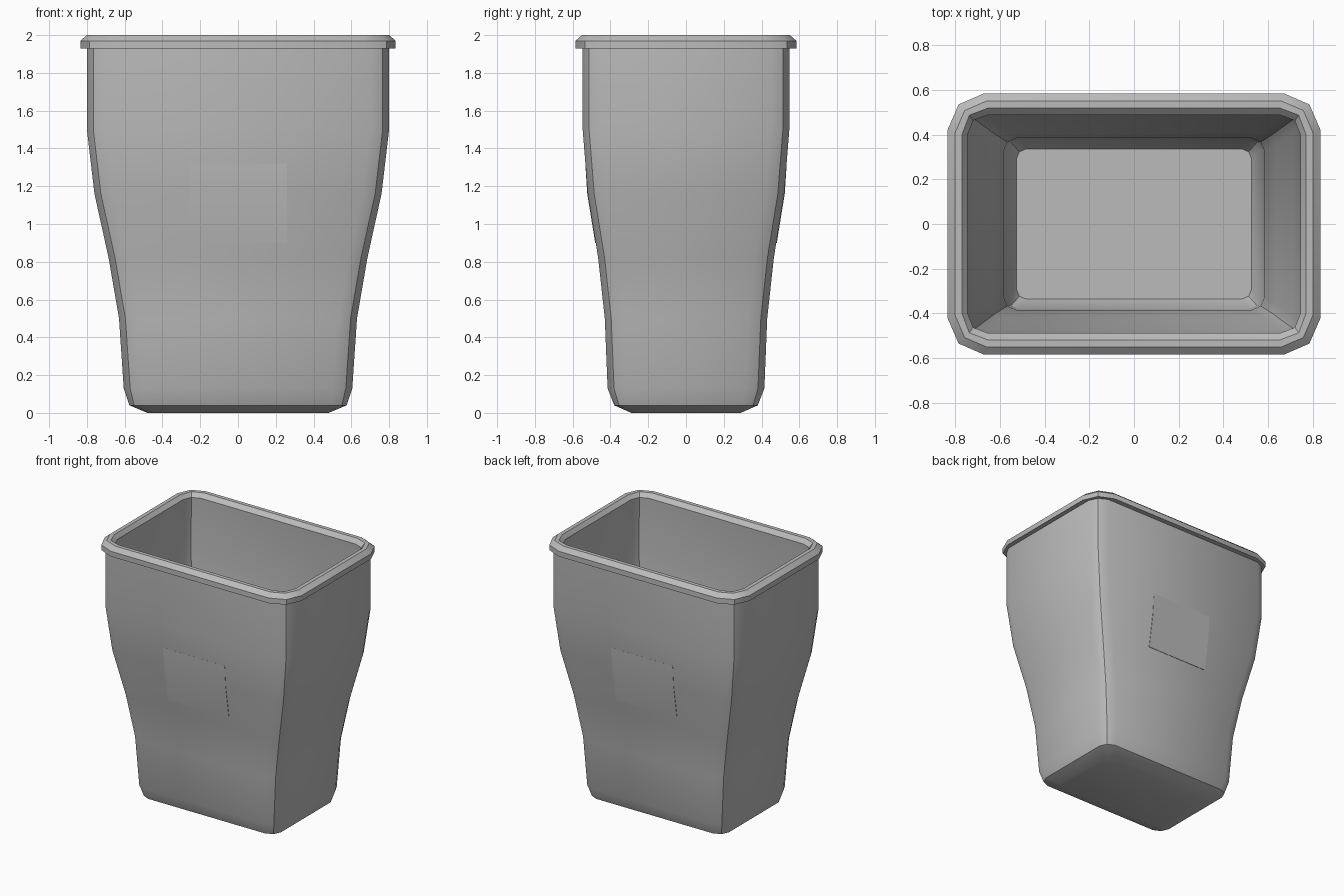
import bpy, bmesh, math

cube = bpy.data.objects.get("Cube")
if cube:
    bpy.data.objects.remove(cube)

mat = bpy.data.materials.new("grey_plastic")
mat.use_nodes = True
grey = (0.5, 0.5, 0.5, 1)
mat.diffuse_color = grey
mat.node_tree.nodes["Principled BSDF"].inputs["Base Color"].default_value = grey


def finish(name, bm):
    bmesh.ops.recalc_face_normals(bm, faces=bm.faces)
    mesh = bpy.data.meshes.new(name)
    bm.to_mesh(mesh)
    bm.free()
    mesh.materials.append(mat)
    obj = bpy.data.objects.new(name, mesh)
    bpy.context.collection.objects.link(obj)
    bpy.ops.object.select_all(action="DESELECT")
    obj.select_set(True)
    bpy.context.view_layer.objects.active = obj
    bpy.ops.object.shade_smooth_by_angle(angle=math.radians(30))
    return obj


def ring(bm, hx, hy, z, a, m):
    """Rectangle with two-facet corners: a = corner length, m = middle inset."""
    corner = [(hx, hy - a), (hx - m, hy - m), (hx - a, hy)]
    pts = []
    for sx, sy in ((1, 1), (-1, 1), (-1, -1), (1, -1)):
        quarter = corner if sx * sy > 0 else corner[::-1]
        pts += [(x * sx, y * sy, z) for x, y in quarter]
    return [bm.verts.new(p) for p in pts]


def bridge(bm, r0, r1):
    n = len(r0)
    for i in range(n):
        j = (i + 1) % n
        bm.faces.new((r0[i], r0[j], r1[j], r1[i]))


# Outer wall: half width, half depth, height
WALL = [(0.605, 0.415, 0.13), (0.63, 0.43, 0.5), (0.685, 0.465, 0.82),
        (0.76, 0.52, 1.16), (0.80, 0.547, 1.5), (0.80, 0.547, 1.95)]

# Body: outer shell from the base up, then inner shell down to the floor
bm = bmesh.new()
outer = [ring(bm, 0.48, 0.29, 0, 0.04, 0.012), ring(bm, 0.575, 0.38, 0.04, 0.08, 0.025)]
outer += [ring(bm, x, y, z, 0.1, 0.034) for x, y, z in WALL]
inner = [ring(bm, 0.745, 0.488, 1.97, 0.09, 0.025)]
inner += [ring(bm, x - 0.045, y - 0.045, z, 0.06, 0.018) for x, y, z in WALL[4:0:-1]]
inner += [ring(bm, 0.565, 0.38, 0.14, 0.05, 0.015), ring(bm, 0.525, 0.335, 0.06, 0.04, 0.012)]
rings = outer + inner
for lower, upper in zip(rings, rings[1:]):
    bridge(bm, lower, upper)
bm.faces.new(rings[0])
bm.faces.new(rings[-1])
finish("bin_body", bm)

# Rim: bevelled band wrapped over the top edge
bm = bmesh.new()
section = [(0.79, 0.537, 1.93, 0.1, 0.034), (0.835, 0.585, 1.93, 0.165, 0.05),
           (0.835, 0.585, 1.97, 0.165, 0.05), (0.80, 0.55, 2.0, 0.14, 0.042),
           (0.77, 0.52, 2.0, 0.12, 0.033), (0.745, 0.488, 1.97, 0.09, 0.025)]
loops = [ring(bm, *s) for s in section]
for i, loop in enumerate(loops):
    bridge(bm, loop, loops[(i + 1) % len(loops)])
finish("rim", bm)


def wall_depth(z):
    for (_, y0, z0), (_, y1, z1) in zip(WALL, WALL[1:]):
        if z0 <= z <= z1:
            return y0 + (y1 - y0) * (z - z0) / (z1 - z0)


# Label panels: thin plates that follow the wall and fade out at the top
for name, side in (("front_panel", -1), ("back_panel", 1)):
    bm = bmesh.new()
    rows = []
    for z, lift in ((0.9, 0.003), (1.16, 0.003), (1.32, 0.0005)):
        y = wall_depth(z)
        rows.append([bm.verts.new((x, side * d, z)) for x, d in
                     ((-0.26, y - 0.01), (-0.26, y + lift), (0.26, y + lift), (0.26, y - 0.01))])
    for low, high in zip(rows, rows[1:]):
        bridge(bm, low, high)
    bm.faces.new(rows[0])
    bm.faces.new(rows[-1])
    finish(name, bm)
